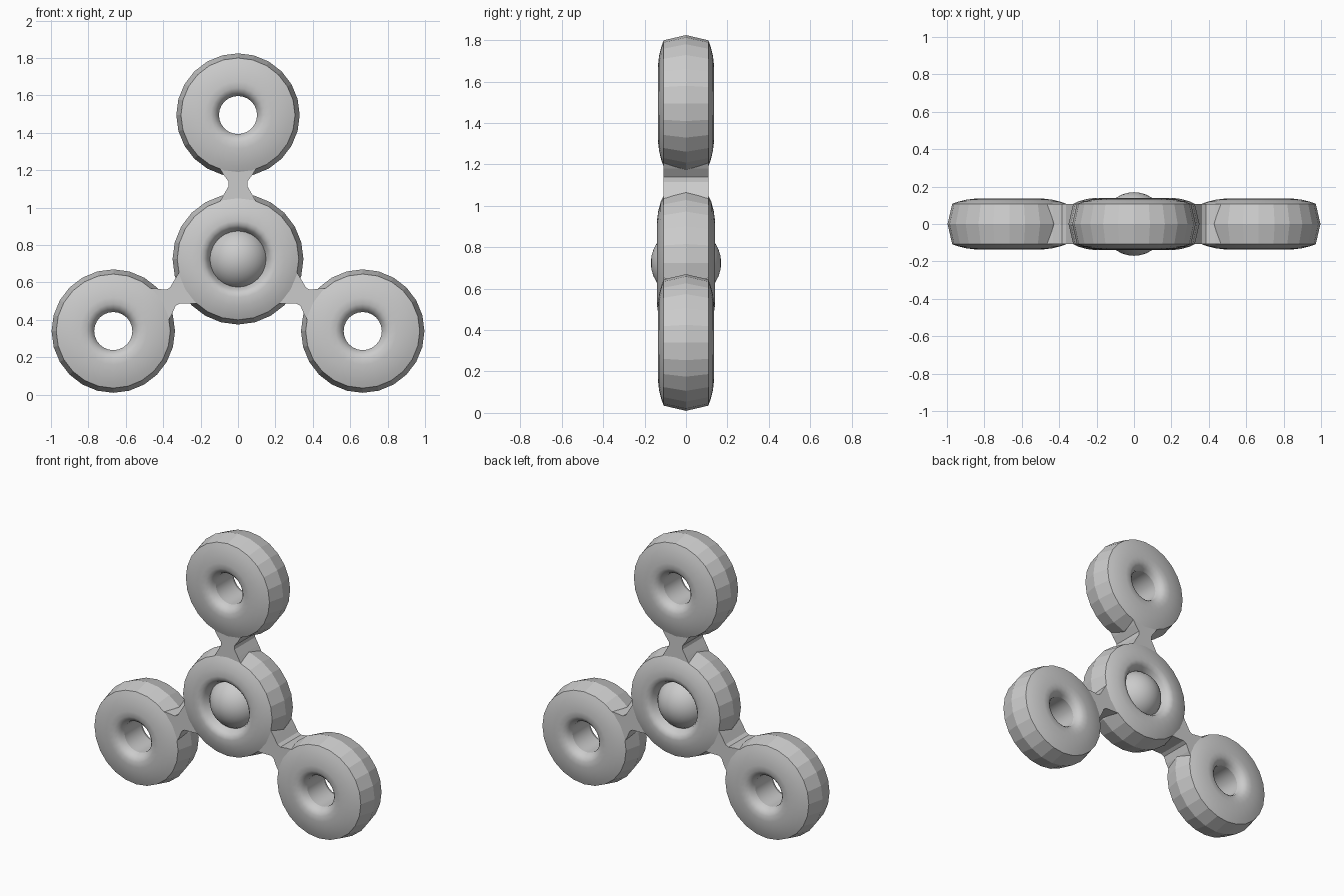
import bpy, bmesh, math
from mathutils import Matrix, Vector

if "Cube" in bpy.data.objects:
    bpy.data.objects.remove(bpy.data.objects["Cube"])

HUB_Z, ARM, SEGS = 0.725, 0.77, 24


def finish(name, bm):
    bmesh.ops.recalc_face_normals(bm, faces=bm.faces)
    mesh = bpy.data.meshes.new(name)
    bm.to_mesh(mesh)
    bm.free()
    obj = bpy.data.objects.new(name, mesh)
    bpy.context.collection.objects.link(obj)
    return obj


def ring(name, half, center, turn):
    """Lathe a (radius, y) half profile, mirrored front to back, around the y axis."""
    profile = half + [(r, -y) for r, y in reversed(half) if y > 0]
    n = len(profile)
    bm = bmesh.new()
    loops = []
    for i in range(SEGS):
        a = turn + 2 * math.pi * i / SEGS
        loops.append([bm.verts.new((center[0] + r * math.cos(a), y, center[1] + r * math.sin(a)))
                      for r, y in profile])
    for i in range(SEGS):
        p, q = loops[i], loops[(i + 1) % SEGS]
        for j in range(n):
            k = (j + 1) % n
            f = bm.faces.new((p[j], p[k], q[k], q[j]))
            # faceted outer rim, smooth faces and bore
            f.smooth = j not in (0, n - 1)
            if j == len(half) - 1:
                for e in f.edges:
                    if e.verts[0] in p and e.verts[1] in q or e.verts[0] in q and e.verts[1] in p:
                        e.smooth = False
    return finish(name, bm)


def bridge(name, angle):
    """Waisted neck between hub and lobe."""
    stations = [(0.30, 0.10), (0.345, 0.076), (0.39, 0.05), (0.415, 0.05), (0.455, 0.08), (0.49, 0.10)]
    outline = stations + [(s, -w) for s, w in reversed(stations)]
    bm = bmesh.new()
    front = bm.faces.new([bm.verts.new((s, -0.108, w)) for s, w in outline])
    out = bmesh.ops.extrude_face_region(bm, geom=[front], use_keep_orig=True)
    bmesh.ops.translate(bm, vec=(0, 0.216, 0),
                        verts=[v for v in out["geom"] if isinstance(v, bmesh.types.BMVert)])
    bmesh.ops.transform(bm, verts=bm.verts, matrix=Matrix.Translation((0, 0, HUB_Z))
                        @ Matrix.Rotation(-angle, 4, 'Y'))
    return finish(name, bm)


# Central hub
ring("hub", [(0.35, 0), (0.325, 0.108), (0.295, 0.122), (0.25, 0.134), (0.205, 0.14),
             (0.182, 0.135), (0.165, 0.118), (0.15, 0.083)], (0, HUB_Z), math.pi / 2)

# Three lobes and their necks
lobe_profile = [(0.33, 0), (0.305, 0.108), (0.275, 0.119), (0.23, 0.130), (0.18, 0.136),
                (0.145, 0.135), (0.125, 0.124), (0.11, 0.108), (0.102, 0.085)]
for label, deg in (("top", 90), ("left", 210), ("right", 330)):
    a = math.radians(deg)
    ring(label + "_lobe", lobe_profile,
         (ARM * math.cos(a), HUB_Z + ARM * math.sin(a)), a)
    bridge(label + "_neck", a)

# Centre ball
bpy.ops.mesh.primitive_uv_sphere_add(segments=32, ring_count=16, radius=0.17,
                                     location=(0, 0, HUB_Z), rotation=(math.pi / 2, 0, 0))
ball = bpy.context.object
ball.name = ball.data.name = "center_ball"
bpy.ops.object.shade_smooth()
